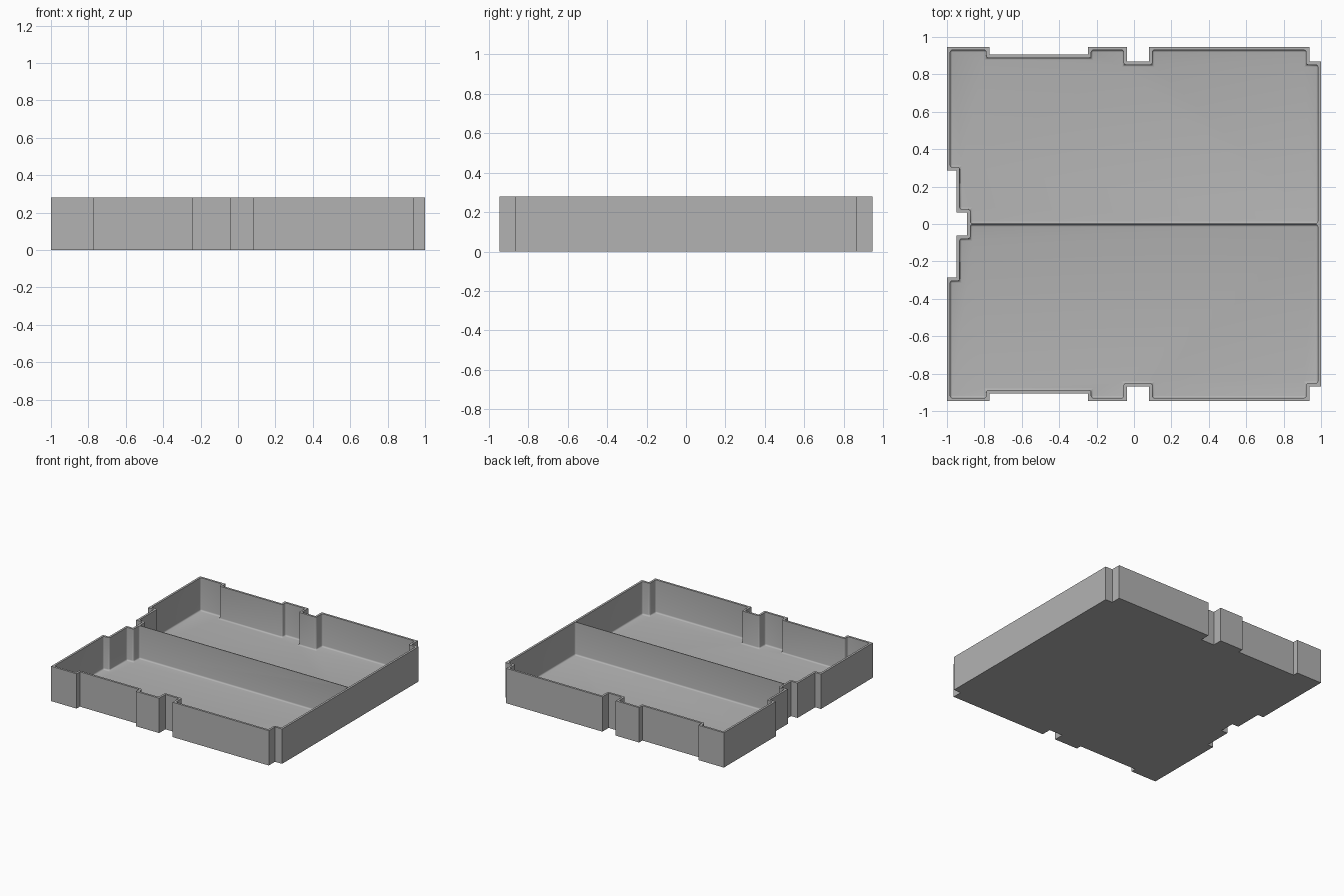
import bpy
import bmesh
import math
from mathutils import Vector

cube = bpy.data.objects.get("Cube")
if cube:
    bpy.data.objects.remove(cube, do_unlink=True)

HEIGHT = 0.28
WALL = 0.017
FLOOR = 0.015
FILLET = 0.012
DIVIDER = 0.006

grey = bpy.data.materials.new("plain grey")
grey.use_nodes = True
colour = (0.45, 0.45, 0.45, 1.0)
grey.diffuse_color = colour
grey.node_tree.nodes["Principled BSDF"].inputs["Base Color"].default_value = colour

# Outer outline of the back half, running from the left notch round to the right wall
half = [Vector(p) for p in (
    (-0.892, 0.062), (-0.949, 0.062), (-0.949, 0.287), (-1, 0.287),
    (-1, 0.947), (-0.773, 0.947), (-0.773, 0.905), (-0.246, 0.905),
    (-0.246, 0.947), (-0.038, 0.947), (-0.038, 0.868), (0.081, 0.868),
    (0.081, 0.947), (0.937, 0.947), (0.937, 0.868), (1, 0.868))]


def mirrored(points):
    return [Vector((p.x, -p.y)) for p in reversed(points)]


def inset(points, amount):
    """Move each corner of the right-angled half outline inwards."""
    chain = [Vector((points[0].x, 0))] + points + [Vector((points[-1].x, 0))]
    result = []
    for before, here, after in zip(chain, chain[1:], chain[2:]):
        a, b = (here - before).normalized(), (after - here).normalized()
        result.append(here + amount * Vector((a.y + b.y, -a.x - b.x)))
    return result


def prism(name, points, low, high, fillet=0):
    """Extrude an outline; optionally round every edge below the top."""
    bm = bmesh.new()
    face = bm.faces.new([bm.verts.new((p.x, p.y, low)) for p in points])
    extruded = bmesh.ops.extrude_face_region(bm, geom=[face], use_keep_orig=True)
    tops = [v for v in extruded["geom"] if isinstance(v, bmesh.types.BMVert)]
    bmesh.ops.translate(bm, verts=tops, vec=(0, 0, high - low))
    bmesh.ops.recalc_face_normals(bm, faces=bm.faces[:])
    if fillet:
        middle = (low + high) / 2
        edges = [e for e in bm.edges if min(v.co.z for v in e.verts) < middle]
        bmesh.ops.bevel(bm, geom=edges, offset=fillet, segments=4,
                        profile=0.5, affect='EDGES', clamp_overlap=True)
    mesh = bpy.data.meshes.new(name)
    bm.to_mesh(mesh)
    bm.free()
    mesh.materials.append(grey)
    obj = bpy.data.objects.new(name, mesh)
    bpy.context.collection.objects.link(obj)
    return obj


# Notched tray body
tray = prism("divided_tray", half + mirrored(half), 0, HEIGHT)
bpy.ops.object.select_all(action='DESELECT')
bpy.context.view_layer.objects.active = tray
tray.select_set(True)

# Two rounded compartments, leaving a thin divider between them
inner = inset(half, WALL)
gap = DIVIDER / 2
pocket = [Vector((inner[0].x, gap))] + inner + [Vector((inner[-1].x, gap))]
for name, outline in (("back_pocket", pocket), ("front_pocket", mirrored(pocket))):
    cutter = prism(name, outline, FLOOR, HEIGHT + 0.1, FILLET)
    cutter.hide_render = True
    cut = tray.modifiers.new(name, 'BOOLEAN')
    cut.operation = 'DIFFERENCE'
    cut.solver = 'EXACT'
    cut.object = cutter
    bpy.ops.object.modifier_apply(modifier=cut.name)
    bpy.data.objects.remove(cutter, do_unlink=True)

bpy.ops.object.shade_smooth_by_angle(angle=math.radians(30))
